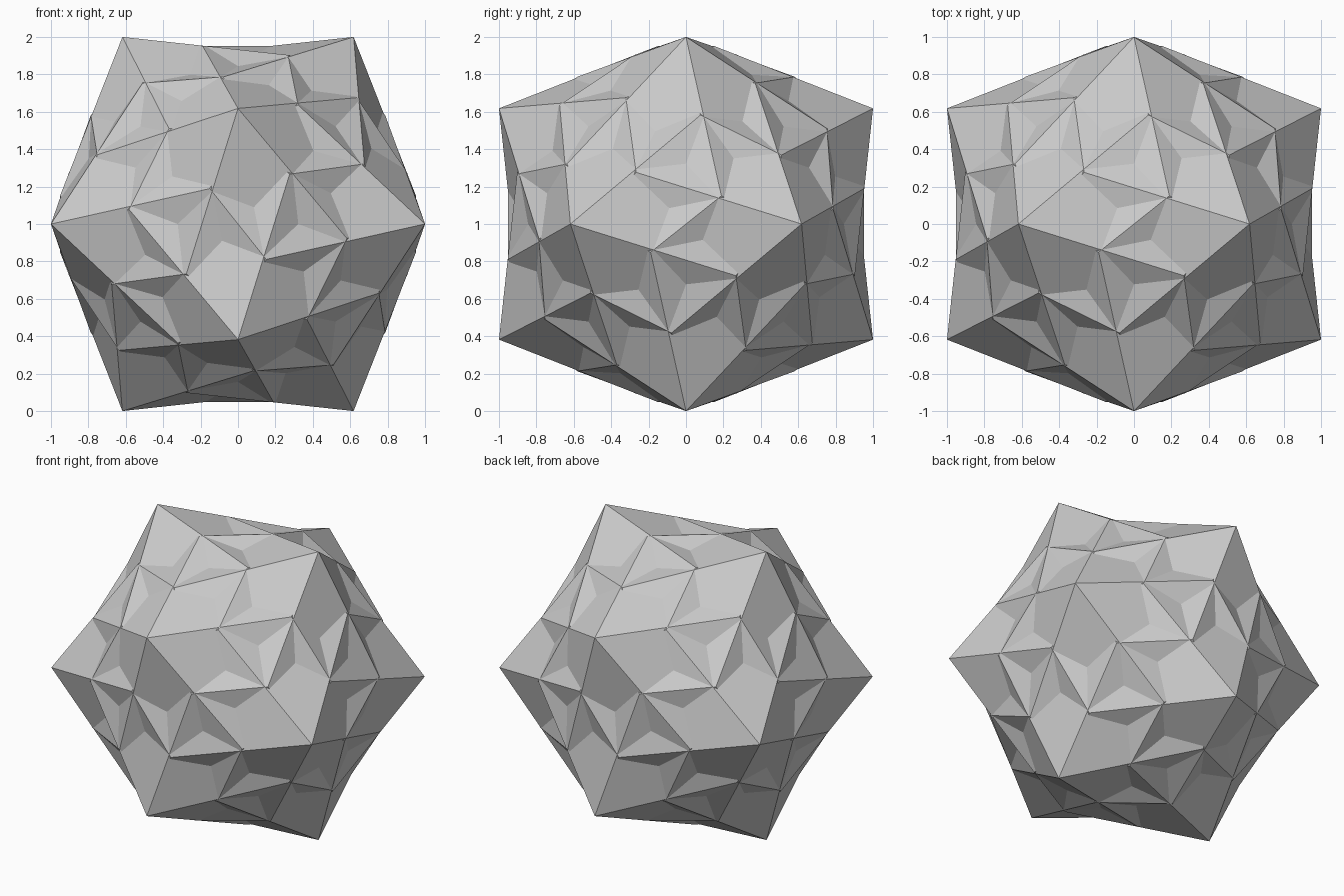
import bpy, bmesh, math
from mathutils import Matrix, Vector

if "Cube" in bpy.data.objects:
    bpy.data.objects.remove(bpy.data.objects["Cube"])

# Five corners of one flat pentagonal face
P = 2 / (1 + math.sqrt(5))
TIP = Vector((-1, -P, 0))                        # outer five-fold tip
A1 = Vector((-0.15061, -0.95167, 0.18917))       # ridge corner
A2 = Vector((0.15061, -0.95167, -0.18917))       # its half-turn partner
PIT = 0.81743 * Vector((0, -1, -P))              # inner five-fold corner
A3 = Matrix.Rotation(math.radians(-72), 3, TIP) @ A1
FACE = [TIP, A3, PIT, A2, A1]


def icosahedral_rotations():
    """All 60 rotations: five turns about a tip, then 12 axis shuffles."""
    cycle = Matrix(((0, 1, 0), (0, 0, 1), (1, 0, 0)))
    flips = [(1, 1, 1), (1, -1, -1), (-1, 1, -1), (-1, -1, 1)]
    for k in range(5):
        turn = Matrix.Rotation(math.radians(72 * k), 3, TIP)
        for signs in flips:
            shuffle = Matrix.Diagonal(signs)
            for _ in range(3):
                shuffle = cycle @ shuffle
                yield shuffle @ turn


# Sixty interpenetrating pentagons, welded at shared corners
bm = bmesh.new()
for rot in icosahedral_rotations():
    bm.faces.new([bm.verts.new(rot @ c + Vector((0, 0, 1))) for c in FACE])
bmesh.ops.remove_doubles(bm, verts=bm.verts[:], dist=0.002)

mesh = bpy.data.meshes.new("star_polyhedron")
bm.to_mesh(mesh)
bm.free()

# Plain grey finish
grey = bpy.data.materials.new("light_grey")
grey.diffuse_color = (0.6, 0.6, 0.6, 1)
grey.use_nodes = True
grey.node_tree.nodes["Principled BSDF"].inputs["Base Color"].default_value = grey.diffuse_color
mesh.materials.append(grey)

star = bpy.data.objects.new("star_polyhedron", mesh)
bpy.context.collection.objects.link(star)
